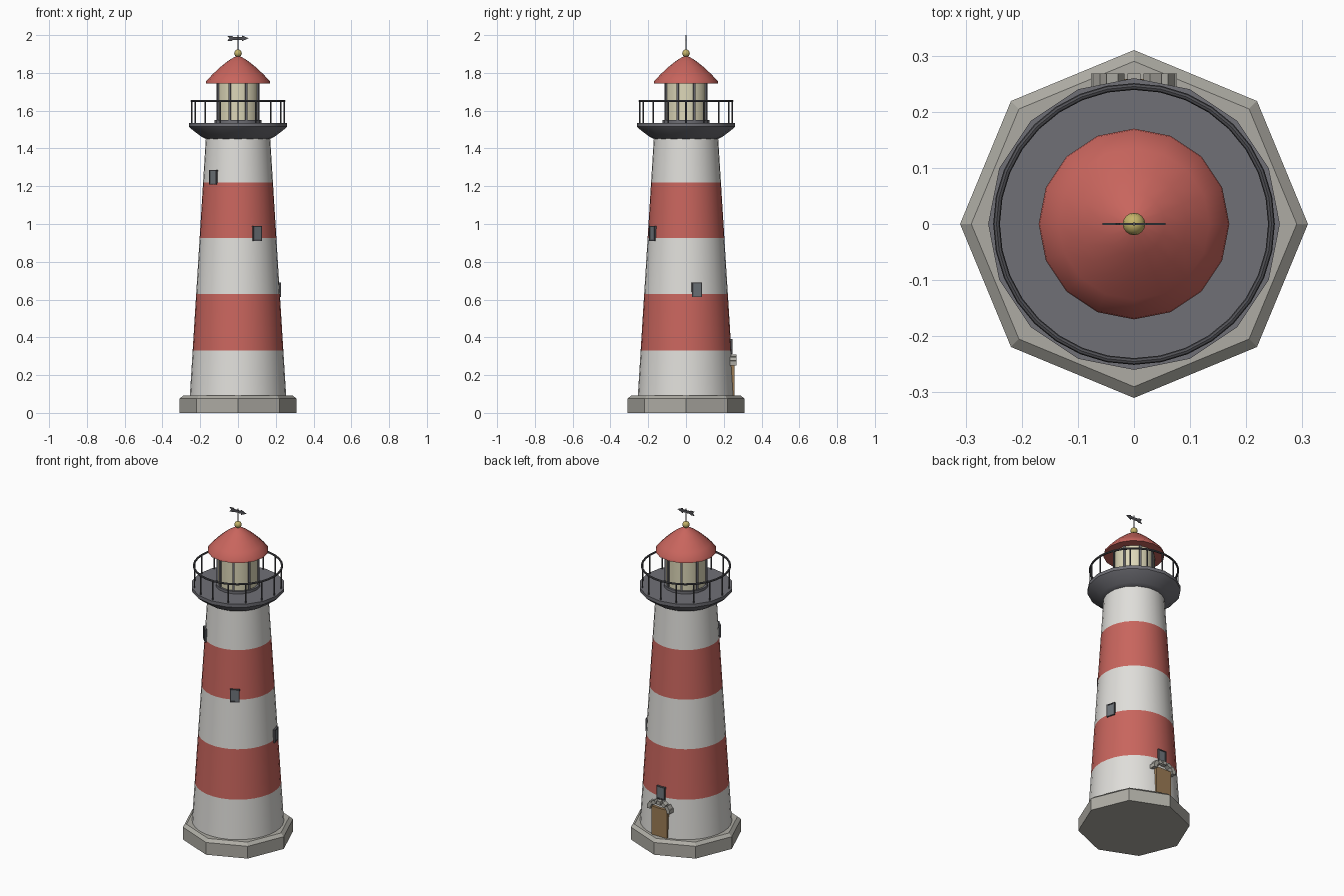
import bpy, bmesh
from math import pi, sin, cos, radians
from mathutils import Matrix, Vector

if "Cube" in bpy.data.objects:
    bpy.data.objects.remove(bpy.data.objects["Cube"])


def material(name, rgb):
    m = bpy.data.materials.new(name)
    m.diffuse_color = (*rgb, 1)
    m.use_nodes = True
    m.node_tree.nodes["Principled BSDF"].inputs["Base Color"].default_value = m.diffuse_color
    return m


RED = material("red", (0.58, 0.13, 0.11))
WHITE = material("white", (0.74, 0.73, 0.70))
STONE = material("stone", (0.42, 0.41, 0.37))
IRON = material("iron", (0.08, 0.08, 0.09))
DECK = material("deck", (0.16, 0.16, 0.18))
GLASS = material("lantern_glass", (0.72, 0.68, 0.48))
PANE = material("window_pane", (0.16, 0.18, 0.20))
WOOD = material("wood", (0.33, 0.20, 0.09))
GOLD = material("gold", (0.55, 0.45, 0.14))


def finish(name, bm, mats, smooth=True):
    bmesh.ops.remove_doubles(bm, verts=bm.verts, dist=1e-5)
    bmesh.ops.recalc_face_normals(bm, faces=bm.faces)
    me = bpy.data.meshes.new(name)
    bm.to_mesh(me)
    bm.free()
    for m in mats:
        me.materials.append(m)
    if smooth:
        me.shade_smooth()
        me.set_sharp_from_angle(angle=radians(35))
    ob = bpy.data.objects.new(name, me)
    bpy.context.collection.objects.link(ob)
    return ob


def lathe(name, profile, mats, sides, smooth=True, bands=None):
    """Revolve (radius, z) points about z; bands gives a material index per segment."""
    bm = bmesh.new()
    rings = [[bm.verts.new((r * cos(2 * pi * k / sides), r * sin(2 * pi * k / sides), z))
              for k in range(sides)] for r, z in profile]
    for i in range(len(rings) - 1):
        for k in range(sides):
            n = (k + 1) % sides
            f = bm.faces.new((rings[i][k], rings[i][n], rings[i + 1][n], rings[i + 1][k]))
            f.material_index = bands[i] if bands else 0
    return finish(name, bm, mats, smooth)


def add_box(bm, size, matrix):
    bmesh.ops.create_cube(bm, size=1, matrix=matrix @ Matrix.Diagonal((*size, 1)))


def box(name, size, matrix, mat):
    bm = bmesh.new()
    add_box(bm, size, matrix)
    return finish(name, bm, [mat], False)


def add_rod(bm, x, y, z0, z1, r, sides=8):
    bmesh.ops.create_cone(bm, cap_ends=True, segments=sides, radius1=r, radius2=r,
                          depth=z1 - z0, matrix=Matrix.Translation((x, y, (z0 + z1) / 2)))


def tower_radius(z):
    return 0.255 - 0.085 * (z - 0.09) / 1.37


def on_wall(angle, r, z):
    """Frame whose local x points outward from the tower axis."""
    return Matrix.Rotation(radians(angle), 4, 'Z') @ Matrix.Translation((r, 0, z))


# Octagonal stone plinth with chamfered top
lathe("plinth", [(0, 0), (0.31, 0), (0.31, 0.075), (0.29, 0.092), (0, 0.092)], [STONE], 8, False)

# Tapering banded tower
heights = [0.09, 0.33, 0.63, 0.925, 1.22, 1.46]
lathe("tower", [(tower_radius(z), z) for z in heights], [WHITE, RED], 32, bands=[0, 1, 0, 1, 0])

# Gallery deck
lathe("gallery", [(0, 1.45), (0.17, 1.45), (0.195, 1.463), (0.25, 1.505), (0.26, 1.515),
                  (0.26, 1.535), (0, 1.535)], [DECK], 16)

# Railing: top hoop and posts
rail = [(0.245 + 0.006 * cos(a * pi / 4), 1.651 + 0.006 * sin(a * pi / 4)) for a in range(9)]
lathe("top_rail", rail, [IRON], 32)
bm = bmesh.new()
for k in range(16):
    a = k * pi / 8
    add_rod(bm, 0.245 * cos(a), 0.245 * sin(a), 1.53, 1.65, 0.004, 6)
finish("railing_posts", bm, [IRON])

# Lantern room: curb, glass and glazing bars
lathe("lantern_curb", [(0.125, 1.53), (0.125, 1.55), (0.10, 1.55)], [DECK], 16)
lathe("lantern_glass", [(0.113, 1.535), (0.113, 1.75)], [GLASS], 16)
bm = bmesh.new()
for k in range(8):
    add_box(bm, (0.014, 0.012, 0.21), on_wall(22.5 + 45 * k, 0.113, 1.645))
finish("glazing_bars", bm, [DECK], False)

# Roof dome
lathe("roof", [(0, 1.75), (0.155, 1.745), (0.17, 1.745), (0.168, 1.757), (0.135, 1.792),
               (0.095, 1.83), (0.055, 1.862), (0.02, 1.884), (0, 1.89)], [RED], 16)

# Finial ball, rod and weather vane
bm = bmesh.new()
bmesh.ops.create_uvsphere(bm, u_segments=16, v_segments=8, radius=0.02,
                          matrix=Matrix.Translation((0, 0, 1.904)))
finish("finial_ball", bm, [GOLD])
bm = bmesh.new()
add_rod(bm, 0, 0, 1.9, 2.0, 0.003)
finish("vane_rod", bm, [IRON])
half = [(-0.056, 0.013), (-0.032, 0.013), (-0.026, 0.008), (0.022, 0.008), (0.022, 0.015)]
outline = half + [(0.056, 0)] + [(x, -z) for x, z in reversed(half)] + [(-0.046, 0)]
bm = bmesh.new()
face = bm.faces.new([bm.verts.new((x, -0.002, 1.983 + z)) for x, z in outline])
ext = bmesh.ops.extrude_face_region(bm, geom=[face])
bmesh.ops.translate(bm, vec=Vector((0, 0.004, 0)),
                    verts=[g for g in ext["geom"] if isinstance(g, bmesh.types.BMVert)])
finish("weather_vane", bm, [IRON], False)

# Windows spiralling round the tower
for n, (angle, z) in enumerate([(90, 0.352), (15, 0.652), (-60, 0.95), (-135, 1.247)], 1):
    frame = on_wall(angle, tower_radius(z), z)
    bm = bmesh.new()
    for side in (-1, 1):
        add_box(bm, (0.03, 0.006, 0.078), frame @ Matrix.Translation((-0.007, side * 0.024, 0)))
        add_box(bm, (0.03, 0.054, 0.006), frame @ Matrix.Translation((-0.007, 0, side * 0.036)))
    finish(f"window_frame_{n}", bm, [IRON], False)
    box(f"window_pane_{n}", (0.03, 0.046, 0.07), frame @ Matrix.Translation((-0.01, 0, 0)), PANE)

# Door on the back with an arch of stones
box("door", (0.05, 0.104, 0.175), on_wall(90, 0.233, 0.177), WOOD)
bm = bmesh.new()
for k in range(7):
    a = k * pi / 6
    place = Matrix.Translation((0.066 * cos(a), 0.25, 0.263 + 0.036 * sin(a)))
    add_box(bm, (0.024, 0.036, 0.022), place @ Matrix.Rotation(pi / 2 - a, 4, 'Y'))
finish("door_arch", bm, [STONE], False)
